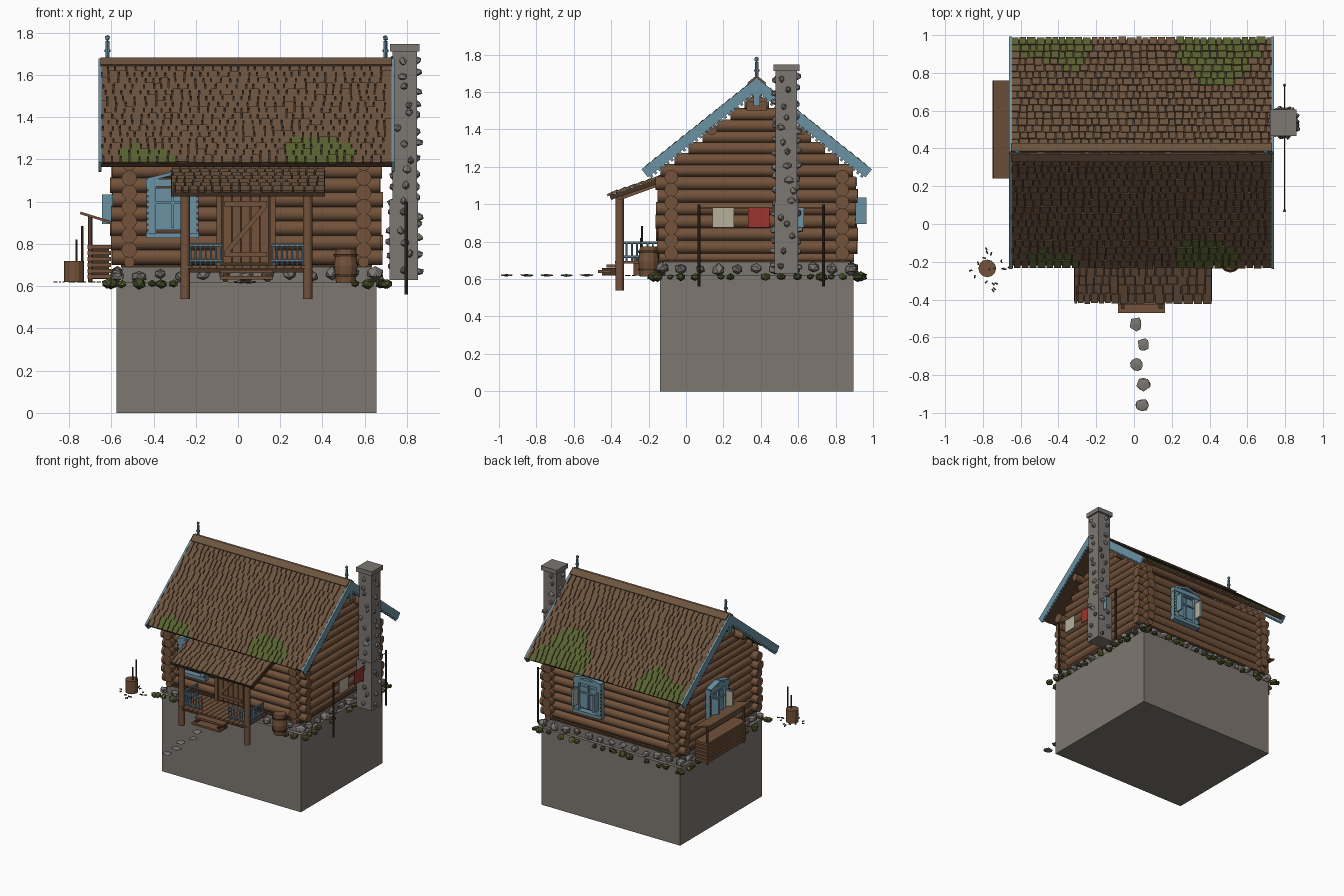
import bpy, bmesh, math, random
from mathutils import Matrix, Vector

random.seed(4)
cube = bpy.data.objects.get("Cube")
if cube:
    bpy.data.objects.remove(cube)


def material(name, rgb):
    m = bpy.data.materials.new(name)
    m.use_nodes = True
    m.diffuse_color = (*rgb, 1)
    m.node_tree.nodes["Principled BSDF"].inputs["Base Color"].default_value = (*rgb, 1)
    return m


LOG = material("log brown", (0.17, 0.085, 0.043))
ROOF = material("shingle brown", (0.15, 0.088, 0.05))
DARK = material("dark wood", (0.06, 0.033, 0.018))
GROUND = material("foundation grey", (0.21, 0.185, 0.16))
STONE = material("stone grey", (0.2, 0.185, 0.17))
BLUE = material("painted blue", (0.15, 0.29, 0.37))
MOSS = material("moss green", (0.1, 0.12, 0.03))
BUSH = material("bush green", (0.06, 0.075, 0.02))
BEIGE = material("beige", (0.47, 0.43, 0.33))
RED = material("red cloth", (0.33, 0.035, 0.03))

CX, CY = 0.04, 0.378
I = Matrix.Identity(4)
T = Matrix.Translation


def rot(deg, axis):
    return Matrix.Rotation(math.radians(deg), 4, axis)


class Part:
    """Collects primitives into one named object."""

    def __init__(self, name, *mats, frame=I):
        self.name, self.mats, self.frame = name, mats, frame
        self.bm = bmesh.new()

    def paint(self, verts, mat):
        for f in {f for v in verts for f in v.link_faces}:
            f.material_index = mat

    def box(self, c, s, mat=0, turn=I):
        m = self.frame @ T(c) @ turn @ Matrix.Diagonal((*s, 1))
        self.paint(bmesh.ops.create_cube(self.bm, size=1, matrix=m)["verts"], mat)

    def rod(self, a, b, r, r2=None, sides=12, mat=0):
        a, b = Vector(a), Vector(b)
        q = (b - a).to_track_quat("Z", "Y").to_matrix().to_4x4()
        m = self.frame @ T((a + b) / 2) @ q
        ret = bmesh.ops.create_cone(self.bm, cap_ends=True, segments=sides, radius1=r,
                                    radius2=r if r2 is None else r2, depth=(b - a).length, matrix=m)
        self.paint(ret["verts"], mat)

    def lump(self, c, s, mat=0):
        m = self.frame @ T(c) @ rot(random.uniform(0, 360), "Z") @ Matrix.Diagonal((*s, 1))
        vs = bmesh.ops.create_icosphere(self.bm, subdivisions=1, radius=1, matrix=m)["verts"]
        for v in vs:
            v.co = Vector(c).lerp(v.co, random.uniform(0.8, 1.15))
        self.paint(vs, mat)

    def done(self, smooth=False):
        me = bpy.data.meshes.new(self.name)
        self.bm.to_mesh(me)
        self.bm.free()
        for m in self.mats:
            me.materials.append(m)
        ob = bpy.data.objects.new(self.name, me)
        bpy.context.collection.objects.link(ob)
        if smooth:
            bpy.ops.object.select_all(action="DESELECT")
            ob.select_set(True)
            bpy.context.view_layer.objects.active = ob
            bpy.ops.object.shade_smooth_by_angle(angle=math.radians(40))
        return ob


# Foundation block and plinth
p = Part("foundation", GROUND)
p.box((CX, CY, 0.31), (1.23, 1.035, 0.62))
p.done()
p = Part("plinth", STONE, DARK)
p.box((CX, CY, 0.65), (1.18, 0.98, 0.08))
p.box((CX, CY, 0.695), (1.19, 0.99, 0.015), 1)
p.done()


def perimeter(step, hx, hy):
    """Points spaced around the house footprint."""
    pts = []
    for half, other, swap in ((hx, hy, False), (hy, hx, True)):
        n = int(2 * half / step)
        for i in range(n + 1):
            for side in (-1, 1):
                u, w = -half + 2 * half * i / n, side * other
                pts.append((CX + w, CY + u) if swap else (CX + u, CY + w))
    return pts


stones = Part("plinth_stones", STONE)
for x, y in perimeter(0.1, 0.61, 0.505):
    r = random.uniform(0.03, 0.045)
    stones.lump((x, y, 0.655 + random.uniform(-0.01, 0.01)), (r, r * 0.8, r * 0.75))
stones.done()
bushes = Part("bushes", BUSH, MOSS)
for x, y in perimeter(0.065, 0.65, 0.545):
    if y < 0 and -0.26 < x < 0.42 or random.random() < 0.2:
        continue
    r = random.uniform(0.02, 0.036)
    bushes.lump((x + random.uniform(-.02, .02), y + random.uniform(-.02, .02), 0.612), (r, r, r * 0.8),
                int(random.random() < 0.25))
bushes.done()

# Log walls with crossed corners, then stepped gables
STEP, R = 0.068, 0.037
walls = Part("log_walls", LOG)
for k in range(7):
    z = 0.738 + k * STEP
    for side in (-1, 1):
        j, y, x = random.uniform(-0.008, 0.008), CY + side * 0.457, CX + side * 0.555
        walls.rod((CX - 0.64 + j, y, z), (CX + 0.64 + j, y, z), R)
        if k < 6:
            walls.rod((x, CY - 0.535 + j, z + STEP / 2), (x, CY + 0.535 + j, z + STEP / 2), R)
for side in (-1, 1):
    x = CX + side * 0.555
    walls.rod((x, CY - 0.52, 0.715), (x, CY + 0.52, 0.715), R * 0.7)
    for k in range(7):
        z = 1.18 + k * 0.06
        half = (1.60 - z) / 0.8 - 0.01
        walls.rod((x, CY - half, z), (x, CY + half, z), 0.034)
walls.done(True)
p = Part("purlins", LOG)
for y, z in ((CY, 1.59), (CY - 0.24, 1.40), (CY + 0.24, 1.40)):
    p.rod((CX - 0.66, y, z), (CX + 0.66, y, z), 0.03)
p.done(True)

# Shingled roof slopes with moss near the eaves
SLOPE, LENGTH, HALF = 38.5, 0.775, 0.69


def shingles(part, half, length, rows, moss):
    pitch = length / rows
    part.box((0, length / 2, -0.02), (half * 2, length - 0.01, 0.025), 1)
    for r in range(rows):
        x = -half
        while x < half - 0.005:
            w = min(random.uniform(0.032, 0.055), half - x)
            y = (r + 0.5) * pitch + random.uniform(-0.003, 0.003)
            part.box((x + w / 2, y, 0), (w - 0.006, pitch * 1.15, 0.012),
                     2 if moss(x + w / 2, y) else 0, rot(-6, "X"))
            x += w


def blobs(*spots):
    return lambda x, y: any(((x - a) / rx) ** 2 + ((y - LENGTH) / ry) ** 2 < random.uniform(0.75, 1.1)
                            for a, rx, ry in spots)


# Local x runs toward the viewer's left on the front slope
moss_front = blobs((0.48, 0.13, 0.12), (-0.35, 0.18, 0.2))
moss_back = blobs((-0.5, 0.22, 0.16), (0.4, 0.24, 0.33), (-0.36, 0.1, 0.25))
for name, turn, moss in (("front", 180, moss_front), ("back", 0, moss_back)):
    frame = T((CX, CY, 1.67)) @ rot(turn, "Z") @ rot(-SLOPE, "X")
    p = Part(name + "_roof", ROOF, DARK, MOSS, frame=frame)
    shingles(p, HALF, LENGTH, 17, moss)
    p.box((0, 0.025, 0.008), (HALF * 2, 0.055, 0.015))
    p.done()
    # Painted bargeboards with a toothed lower edge
    p = Part(name + "_bargeboards", BLUE, frame=frame)
    for side in (-1, 1):
        x = side * (HALF + 0.004)
        p.box((x, LENGTH / 2, -0.022), (0.014, LENGTH + 0.015, 0.055))
        for i in range(27):
            p.box((x, 0.035 + i * 0.028, -0.053), (0.012, 0.015, 0.02))
    p.done()

# Ridge finials and gable ornaments
p = Part("finials", BLUE)
for side in (-1, 1):
    x = CX + side * 0.658
    p.rod((x, CY, 1.64), (x, CY, 1.76), 0.009, sides=8)
    p.lump((x, CY, 1.775), (0.012, 0.012, 0.016))
    p.rod((x, CY, 1.71), (x, CY, 1.72), 0.014, sides=8)
    p.box((CX + side * 0.695, CY, 1.58), (0.012, 0.035, 0.11))
p.done()
p = Part("gable_brackets", LOG)
for side in (-1, 1):
    p.box((CX + side * 0.6, CY, 1.525), (0.06, 0.11, 0.05))
p.done()

# Chimney with projecting stones
p = Part("chimney", STONE)
p.box((0.79, 0.535, 1.18), (0.115, 0.115, 1.1))
p.box((0.785, 0.535, 0.82), (0.135, 0.125, 0.38))
p.box((0.79, 0.537, 1.73), (0.14, 0.14, 0.035))
z = 0.68
while z < 1.69:
    for dx, dy in ((1, 0), (0, 1), (0, -1), (-1, 0)):
        u, d = random.uniform(-0.04, 0.04), 0.066 if z < 1 else 0.058
        c = (0.79 + dx * d + abs(dy) * u, 0.535 + dy * d + abs(dx) * u, z + random.uniform(-.02, .02))
        r = random.uniform(0.02, 0.032)
        p.lump(c, (0.016 + abs(dy) * (r - .016), 0.016 + abs(dx) * (r - .016), 0.02))
    z += 0.066
p.done()


# Windows: local -y points outward
def window(name, where, turn, shutters):
    p = Part(name, BLUE, DARK, BEIGE, frame=T(where) @ rot(turn, "Z"))
    p.box((0, 0.01, 0), (0.17, 0.04, 0.2))
    for s in (-1, 1):
        p.box((s * 0.1, -0.012, -0.01), (0.045, 0.04, 0.25))
        p.box((s * 0.045, -0.012, 0), (0.062, 0.006, 0.15))
        for i in range(8):
            p.box((s * 0.118, -0.034, -0.1 + i * 0.027), (0.01, 0.006, 0.012), 1)
        p.box((s * 0.055, -0.02, 0.155), (0.13, 0.045, 0.016), 0, rot(s * 14, "Y"))
        if shutters:
            p.box((s * 0.093, -0.055, 0), (0.012, 0.075, 0.14))
            p.box((s * 0.085, -0.055, 0), (0.006, 0.07, 0.13), 2)
    p.box((0, -0.015, 0.125), (0.25, 0.045, 0.035))
    p.box((0, -0.015, -0.125), (0.25, 0.05, 0.025))
    p.box((0, -0.016, 0), (0.012, 0.02, 0.18))
    p.box((0, -0.016, 0.03), (0.16, 0.02, 0.01))
    p.done()


window("front_window", (-0.31, -0.115, 0.965), 0, False)
window("back_window", (0.24, 0.872, 0.965), 180, True)
window("side_window", (-0.552, 0.41, 0.965), -90, True)

# Plank door with braces
p = Part("door", LOG, DARK)
p.box((0.037, -0.118, 0.87), (0.235, 0.03, 0.35), 1)
for i in range(5):
    p.box((-0.051 + i * 0.044, -0.13, 0.87), (0.04, 0.03, 0.32))
for z in (0.75, 0.99):
    p.box((0.037, -0.148, z), (0.2, 0.012, 0.025))
p.box((0.037, -0.148, 0.87), (0.3, 0.01, 0.022), 0, rot(-50, "Y"))
for x in (-0.09, 0.165):
    p.box((x, -0.125, 0.87), (0.025, 0.05, 0.36))
p.done()

# Porch: deck, steps, posts, railings and roof
p = Part("porch_deck", LOG, DARK)
for i in range(15):
    p.box((-0.24 + i * 0.04, -0.25, 0.69), (0.037, 0.26, 0.014))
p.box((0.04, -0.355, 0.675), (0.58, 0.02, 0.02), 1)
for y, z in ((-0.435, 0.64), (-0.39, 0.67)):
    p.box((0.04, y, z), (0.25, 0.07, 0.015))
for x in (-0.06, 0.14):
    p.box((x, -0.4, 0.64), (0.02, 0.1, 0.04), 1)
p.done()
p = Part("porch_posts", LOG)
for x in (-0.25, 0.33):
    p.rod((x, -0.355, 0.54), (x, -0.355, 1.05), 0.023)
    p.box((x, -0.25, 1.075), (0.03, 0.25, 0.03), 0, rot(20, "X"))
p.rod((-0.3, -0.355, 1.045), (0.39, -0.355, 1.045), 0.02)
p.done(True)
p = Part("porch_railings", BLUE)
for a, b in (((-0.25, -0.345), (-0.08, -0.345)), ((0.16, -0.345), (0.33, -0.345)),
             ((-0.25, -0.345), (-0.25, -0.15)), ((0.33, -0.345), (0.33, -0.15))):
    for z in (0.72, 0.795):
        p.rod((*a, z), (*b, z), 0.007, sides=6)
    for i in range(8):
        q = Vector(a).lerp(Vector(b), i / 7)
        p.rod((*q, 0.69), (*q, 0.8), 0.005, sides=6)
p.done()
frame = T((0.048, -0.09, 1.165)) @ rot(180, "Z") @ rot(-19, "X")
p = Part("porch_roof", ROOF, DARK, MOSS, frame=frame)
shingles(p, 0.365, 0.345, 7, lambda x, y: False)
p.done()

# Barrel beside the porch
p = Part("barrel", LOG, DARK)
for z, a, b in ((0.615, .046, .056), (0.695, .056, .046)):
    p.rod((0.51, -0.2, z), (0.51, -0.2, z + 0.08), a, b)
for z in (0.645, 0.74):
    p.rod((0.51, -0.2, z), (0.51, -0.2, z + 0.012), 0.057, mat=1)
p.done()

# Woodpile with its tilted cover
p = Part("woodpile", LOG, DARK)
p.box((-0.655, 0.5, 0.71), (0.09, 0.45, 0.15), 1)
for i in range(6):
    p.box((-0.657, 0.5, 0.645 + i * 0.028), (0.11, 0.49, 0.019))
p.box((-0.675, 0.5, 0.925), (0.15, 0.52, 0.012), 0, rot(17, "Y"))
for y in (0.27, 0.73):
    p.rod((-0.7, y, 0.62), (-0.7, y, 0.93), 0.01, sides=8)
p.done()

# Chopping block, axe and chips
p = Part("chopping_block", LOG, DARK)
p.rod((-0.777, -0.235, 0.62), (-0.777, -0.235, 0.72), 0.047)
p.rod((-0.765, -0.24, 0.72), (-0.765, -0.24, 0.82), 0.006, sides=6, mat=1)
p.rod((-0.738, -0.235, 0.72), (-0.738, -0.235, 0.885), 0.006, sides=6, mat=1)
for i in range(16):
    a, r = random.uniform(0, 6.28), random.uniform(0.06, 0.12)
    p.box((-0.765 + r * math.cos(a), -0.24 + r * math.sin(a), 0.62), (0.018, 0.008, 0.006), 1,
          rot(math.degrees(a * 3), "Z"))
p.done()

# Stepping stones
p = Part("stepping_stones", STONE)
for x, y in ((0.01, -0.53), (0.05, -0.64), (0.015, -0.745), (0.05, -0.85), (0.04, -0.96)):
    p.lump((x, y, 0.62), (0.042, 0.036, 0.007))
p.done()

# Washing line with cloths
p = Part("washing_line", DARK, BEIGE, RED, BLUE)
for y in (0.07, 0.735):
    p.rod((0.797, y, 0.56), (0.797, y, 1.0), 0.008, sides=8)
for a, b in ((0.07, 0.47), (0.6, 0.735)):
    p.rod((0.797, a, 0.98), (0.797, b, 0.98), 0.003, sides=6)
for y, w, m in ((0.198, 0.115, 1), (0.388, 0.115, 2), (0.58, 0.1, 3)):
    p.box((0.797, y, 0.928), (0.006, w, 0.105), m)
p.done()
